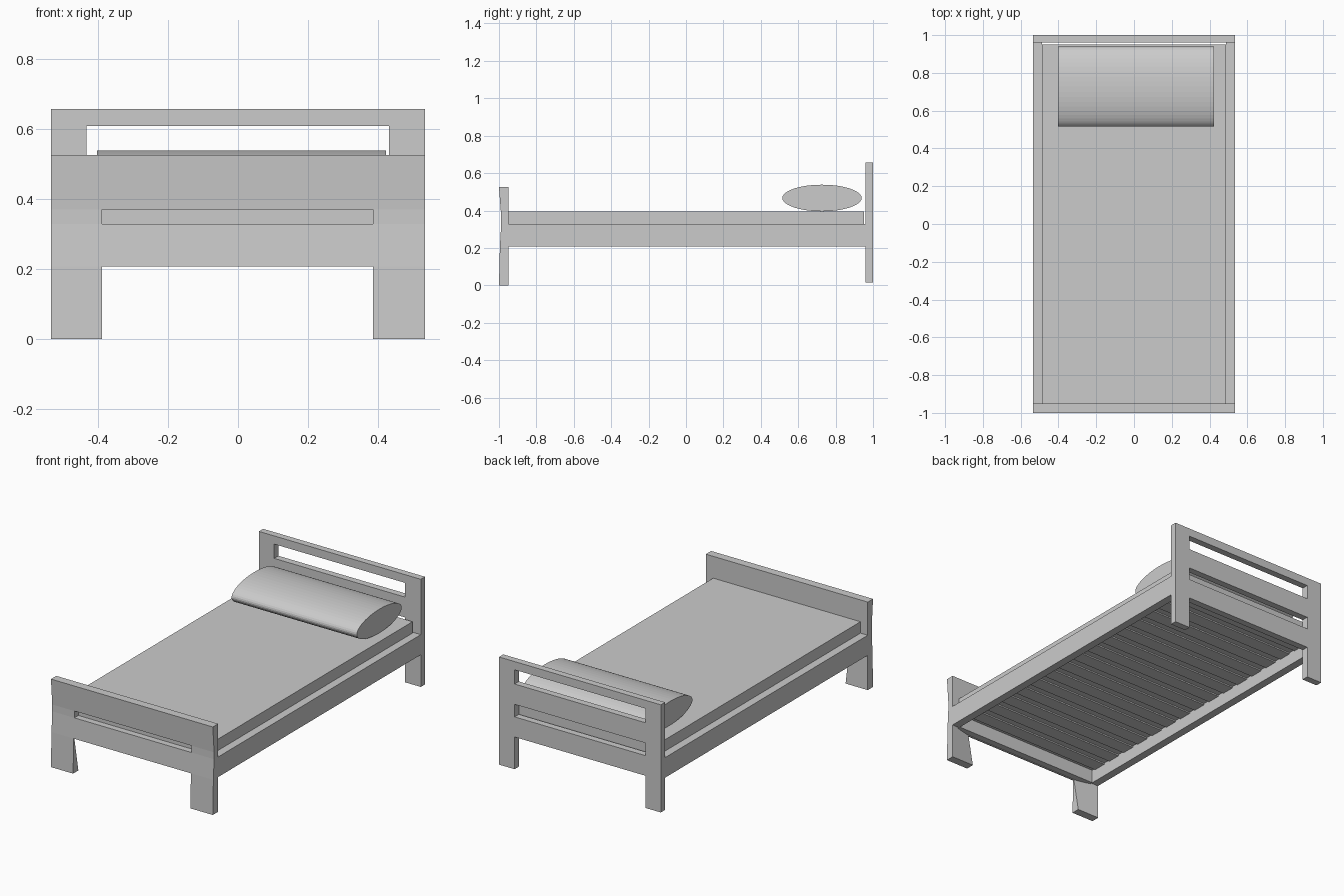
import bpy, bmesh
from mathutils import Matrix

cube = bpy.data.objects.get("Cube")
if cube:
    bpy.data.objects.remove(cube, do_unlink=True)

grey = bpy.data.materials.new("plain_grey")
grey.use_nodes = True
COLOUR = (0.6, 0.6, 0.6, 1)
grey.diffuse_color = COLOUR
grey.node_tree.nodes["Principled BSDF"].inputs["Base Color"].default_value = COLOUR


def finish(bm, name):
    bmesh.ops.recalc_face_normals(bm, faces=bm.faces)
    mesh = bpy.data.meshes.new(name)
    bm.to_mesh(mesh)
    bm.free()
    mesh.materials.append(grey)
    obj = bpy.data.objects.new(name, mesh)
    bpy.context.collection.objects.link(obj)
    return obj


def add_box(bm, lo, hi):
    centre = [(a + b) / 2 for a, b in zip(lo, hi)]
    size = [b - a for a, b in zip(lo, hi)]
    matrix = Matrix.Translation(centre) @ Matrix.Diagonal((*size, 1))
    bmesh.ops.create_cube(bm, size=1, matrix=matrix)


def box(name, lo, hi):
    bm = bmesh.new()
    add_box(bm, lo, hi)
    return finish(bm, name)


def end_board(name, xs, zs, open_rows, front, back):
    """Upright board on a grid of cells; the middle cell of each open row is left out."""
    bm = bmesh.new()
    f = [[bm.verts.new((x, front(x, z), z)) for z in zs] for x in xs]
    b = [[bm.verts.new((x, back(x, z), z)) for z in zs] for x in xs]
    nx, nz = len(xs) - 1, len(zs) - 1

    def solid(i, k):
        return 0 <= i < nx and 0 <= k < nz and not (i == 1 and k in open_rows)

    for i in range(nx):
        for k in range(nz):
            if not solid(i, k):
                continue
            corners = [(i, k), (i + 1, k), (i + 1, k + 1), (i, k + 1)]
            bm.faces.new([f[p][q] for p, q in corners])
            bm.faces.new([b[p][q] for p, q in reversed(corners)])
            # Walls only where the neighbouring cell is empty
            neighbours = [(i, k - 1), (i + 1, k), (i, k + 1), (i - 1, k)]
            for n, cell in enumerate(neighbours):
                if not solid(*cell):
                    (p, q), (r, s) = corners[n], corners[(n + 1) % 4]
                    bm.faces.new([f[r][s], f[p][q], b[p][q], b[r][s]])
    return finish(bm, name)


# Headboard with two long slots and two legs
end_board("headboard", [-0.534, -0.433, 0.431, 0.534],
          [0.015, 0.207, 0.327, 0.402, 0.523, 0.608, 0.657], {0, 2, 4},
          lambda x, z: 0.96, lambda x, z: 1.0)

# Footboard: front slightly hollow, back tapering in above the legs
hollow = {0.207: 0.005, 0.328: 0.012, 0.369: 0.012}
end_board("footboard", [-0.534, -0.388, 0.386, 0.534],
          [0, 0.207, 0.328, 0.369, 0.525], {0, 2},
          lambda x, z: -1 + hollow.get(z, 0),
          lambda x, z: -0.988 if z == 0.207 and abs(x) < 0.5 else -0.95)

# Side rails
for side, sign in (("left", 1), ("right", -1)):
    x0, x1 = sorted((sign * 0.486, sign * 0.534))
    box(side + "_rail", (x0, -0.952, 0.207), (x1, 0.962, 0.327))

# Cross beam filling the foot end below the slot
box("foot_beam", (-0.486, -0.984, 0.208), (0.486, -0.945, 0.326))

# Mattress, sunk between the rails
box("mattress", (-0.486, -0.95, 0.288), (0.486, 0.951, 0.395))

# Row of thin slats under the mattress
bm = bmesh.new()
COUNT = 15
pitch = 1.87 / COUNT
for n in range(COUNT):
    y = -0.92 + n * pitch
    add_box(bm, (-0.486, y, 0.28), (0.486, y + pitch * 0.65, 0.29))
finish(bm, "slats")

# Pillow: an oval cylinder lying across the bed
bm = bmesh.new()
shape = (Matrix.Translation((0.01, 0.727, 0.467))
         @ Matrix.Diagonal((1, 0.212, 0.071, 1))
         @ Matrix.Rotation(1.570796, 4, "Y"))
bmesh.ops.create_cone(bm, cap_ends=True, segments=48, radius1=1, radius2=1,
                      depth=0.826, matrix=shape)
finish(bm, "pillow")
